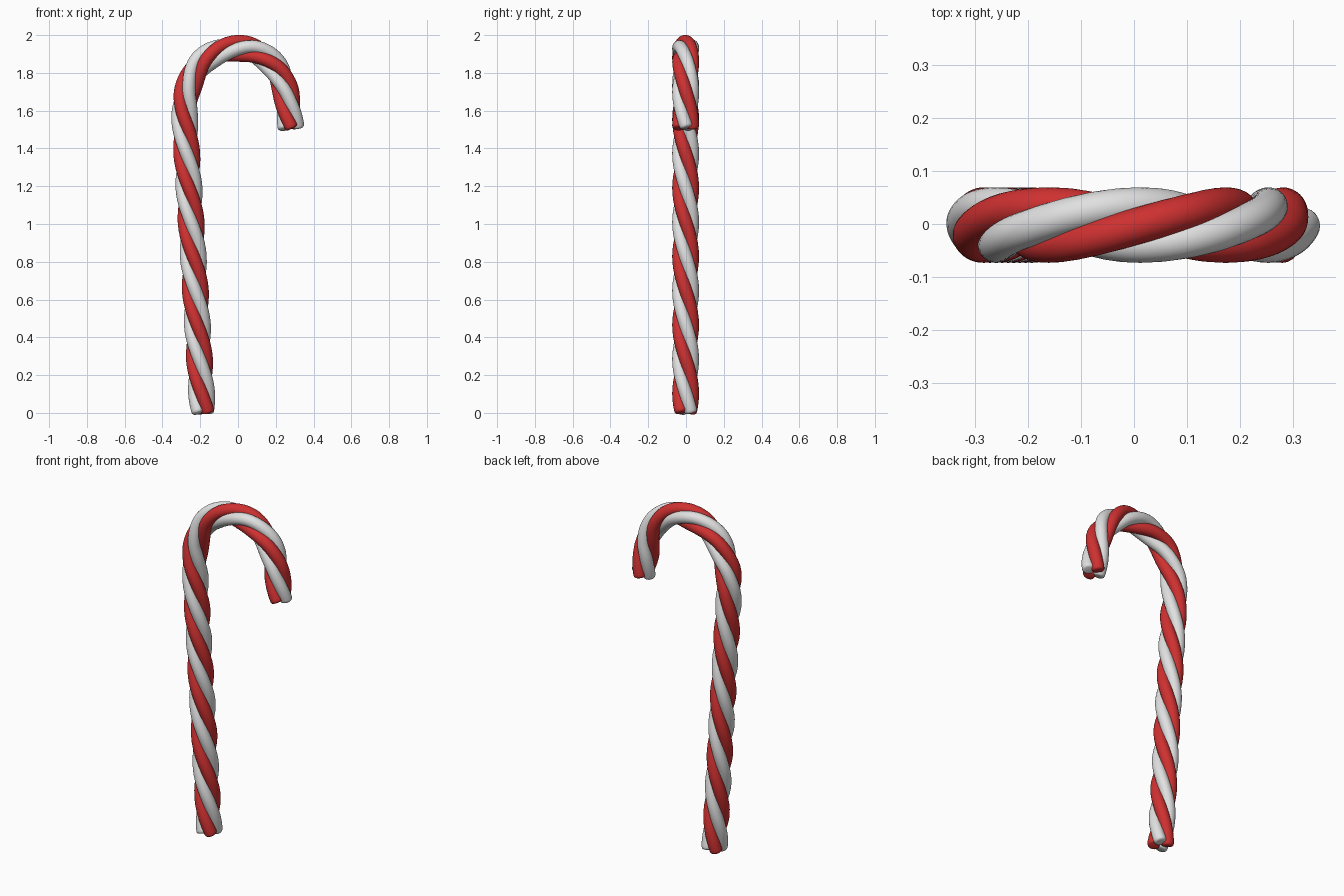
import bpy, bmesh, math
from mathutils import Vector

if "Cube" in bpy.data.objects:
    bpy.data.objects.remove(bpy.data.objects["Cube"])

# centre line of the cane in the xz plane
PATH = [(-.187, .012), (-.211, .4), (-.235, .8), (-.26, 1.2), (-.279, 1.5), (-.282, 1.6), (-.267, 1.71),
        (-.205, 1.84), (-.11, 1.908), (0, 1.93), (.1, 1.91), (.195, 1.833),
        (.245, 1.73), (.265, 1.62), (.28, 1.518)]
TURN = math.radians(-1305)   # total twist from foot to tip
R, r = .0365, .0345          # helix radius, strand radius
YC = -.002
N, SIDES = 300, 20


def catmull(p, k, t):
    a, b, c, d = [Vector(p[min(max(k + i, 0), len(p) - 1)]) for i in (-1, 0, 1, 2)]
    ta = (b - a).length or (c - b).length
    tb, tc = (c - b).length, (d - c).length or (c - b).length
    m1 = (c - a) / (ta + tb) * tb
    m2 = (d - b) / (tb + tc) * tb
    return (b * (2*t**3 - 3*t*t + 1) + m1 * (t**3 - 2*t*t + t)
            + c * (3*t*t - 2*t**3) + m2 * (t**3 - t*t))


# evenly spaced samples along the centre line
fine = [catmull(PATH, k, i / 60) for k in range(len(PATH) - 1) for i in range(60)] + [Vector(PATH[-1])]
length = [0]
for a, b in zip(fine, fine[1:]):
    length.append(length[-1] + (b - a).length)
L = length[-1]
centre, j = [], 0
for i in range(N + 1):
    s = L * i / N
    while j < len(fine) - 2 and length[j + 1] < s:
        j += 1
    q = fine[j].lerp(fine[j + 1], (s - length[j]) / (length[j + 1] - length[j]))
    centre.append(Vector((q.x, YC, q.y)))


def tangent(p, i):
    return (p[min(i + 1, len(p) - 1)] - p[max(i - 1, 0)]).normalized()


def strand(name, phase, mat):
    Y = Vector((0, 1, 0))
    pts, outs = [], []
    for i, c in enumerate(centre):
        n = Y.cross(tangent(centre, i))
        th = phase + TURN * i / N
        o = n * math.cos(th) + Y * math.sin(th)
        pts.append(c + o * R)
        outs.append(o)
    # rings: rounded start, body, rounded end
    e = .014
    cap = [(e * (1 - math.sin(a)), r - e + e * math.cos(a)) for a in
           [math.radians(d) for d in (90, 60, 30, 0)]]
    rings = [(0, h - e, w) for h, w in cap]
    rings += [(i, 0, r) for i in range(1, N)]
    rings += [(N, e - h, w) for h, w in reversed(cap)]
    bm = bmesh.new()
    loops = []
    for i, off, w in rings:
        t = tangent(pts, i)
        u = (outs[i] - t * outs[i].dot(t)).normalized()
        v = t.cross(u)
        loops.append([bm.verts.new(pts[i] + t * off + w * (u * math.cos(a) + v * math.sin(a)))
                      for a in [2 * math.pi * k / SIDES for k in range(SIDES)]])
    for A, B in zip(loops, loops[1:]):
        for k in range(SIDES):
            m = (k + 1) % SIDES
            bm.faces.new((A[k], A[m], B[m], B[k]))
    bm.faces.new(loops[0][::-1])
    bm.faces.new(loops[-1])
    for f in bm.faces:
        f.smooth = True
    bmesh.ops.recalc_face_normals(bm, faces=bm.faces)
    me = bpy.data.meshes.new(name)
    bm.to_mesh(me)
    bm.free()
    me.materials.append(mat)
    bpy.context.collection.objects.link(bpy.data.objects.new(name, me))


def material(name, col):
    m = bpy.data.materials.new(name)
    m.diffuse_color = (*col, 1)
    m.use_nodes = True
    m.node_tree.nodes["Principled BSDF"].inputs["Base Color"].default_value = m.diffuse_color
    return m


red = material("candy_red", (.62, .03, .03))
white = material("sugar_white", (.75, .75, .75))

# four twisted strands
for k in range(4):
    strand(("red" if k % 2 == 0 else "white") + "_strand_%d" % (k // 2 + 1),
           math.radians(-45 + 90 * k), white if k % 2 else red)
